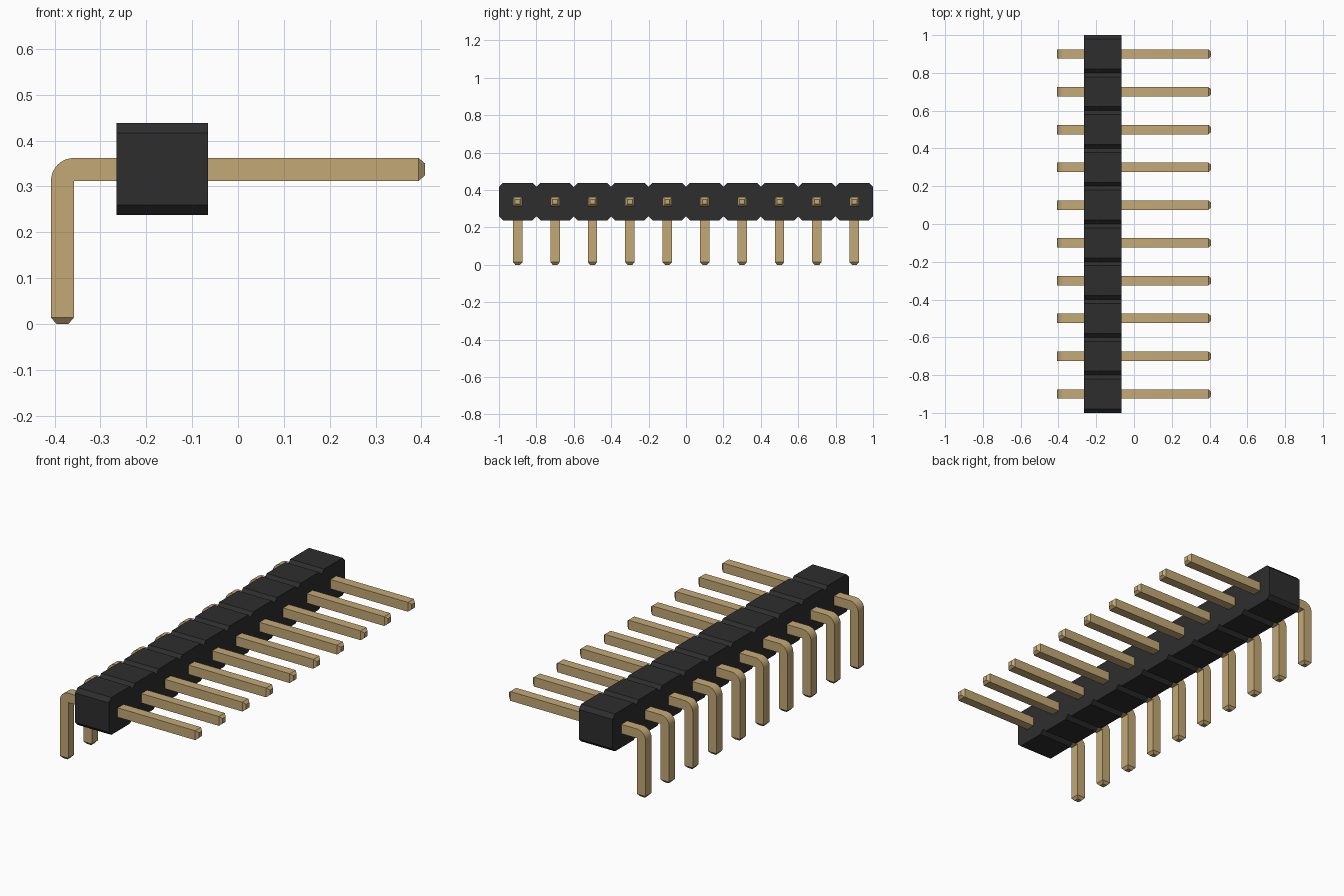
import bpy, bmesh, math
from mathutils import Vector

cube = bpy.data.objects.get("Cube")
if cube:
    bpy.data.objects.remove(cube, do_unlink=True)

PINS, PITCH = 10, 0.2
X0, X1 = -0.265, -0.065        # housing depth
Z0, Z1 = 0.238, 0.438          # housing height
CHAMFER = 0.021
HALF, TIP, TAPER = 0.025, 0.013, 0.014   # pin half width, tip half width, taper length
PIN_X, PIN_Z, END_X = -0.383, 0.337, 0.408


def material(name, rgb):
    mat = bpy.data.materials.new(name)
    mat.use_nodes = True
    mat.diffuse_color = (*rgb, 1)
    mat.node_tree.nodes["Principled BSDF"].inputs["Base Color"].default_value = (*rgb, 1)
    return mat


def finish(bm, name, mat):
    bmesh.ops.recalc_face_normals(bm, faces=bm.faces)
    mesh = bpy.data.meshes.new(name)
    bm.to_mesh(mesh)
    bm.free()
    mesh.materials.append(mat)
    obj = bpy.data.objects.new(name, mesh)
    bpy.context.collection.objects.link(obj)
    return obj


black = material("black plastic", (0.027, 0.027, 0.027))
gold = material("gold metal", (0.55, 0.395, 0.18))

# Housing: one notched outline in the y-z plane, extruded along x
bottom, top = [], []
for i in range(PINS):
    a = (i - PINS / 2) * PITCH
    b = a + PITCH
    for row, z, inward in ((bottom, Z0, 1), (top, Z1, -1)):
        row += [(a, z + inward * CHAMFER), (a + CHAMFER, z), (b - CHAMFER, z)]
        if i == PINS - 1:
            row.append((b, z + inward * CHAMFER))
bm = bmesh.new()
outline = bm.faces.new([bm.verts.new((X0, y, z)) for y, z in bottom + top[::-1]])
side = bmesh.ops.extrude_face_region(bm, geom=[outline], use_keep_orig=True)
bmesh.ops.translate(bm, vec=(X1 - X0, 0, 0),
                    verts=[g for g in side["geom"] if isinstance(g, bmesh.types.BMVert)])
finish(bm, "housing", black)


# Bent pin: square sections swept from the foot, round the bend, to the mating tip
def pin_sections():
    """Yield (outer xz, inner xz, half width) along the pin."""
    for z, h in ((0, TIP), (TAPER, HALF)):
        yield (PIN_X - h, z), (PIN_X + h, z), h
    corner = (PIN_X + HALF, PIN_Z - HALF)
    for k in range(9):
        t = math.radians(180 - 90 * k / 8)
        yield (corner[0] + 2 * HALF * math.cos(t), corner[1] + 2 * HALF * math.sin(t)), corner, HALF
    for x, h in ((END_X - TAPER, HALF), (END_X, TIP)):
        yield (x, PIN_Z + h), (x, PIN_Z - h), h


bm = bmesh.new()
rings = []
for (ox, oz), (ix, iz), h in pin_sections():
    rings.append([bm.verts.new(Vector(p)) for p in
                  ((ox, -h, oz), (ox, h, oz), (ix, h, iz), (ix, -h, iz))])
for r, s in zip(rings, rings[1:]):
    for j in range(4):
        k = (j + 1) % 4
        bm.faces.new((r[j], r[k], s[k], s[j]))
bm.faces.new(rings[0])
bm.faces.new(rings[-1])
bmesh.ops.remove_doubles(bm, verts=bm.verts, dist=1e-5)
first = finish(bm, "pin_1", gold)

# Smooth only the rounded bend
bpy.ops.object.select_all(action="DESELECT")
first.select_set(True)
bpy.context.view_layer.objects.active = first
bpy.ops.object.shade_smooth_by_angle(angle=math.radians(30))

# Repeat the pin along the row
for i in range(PINS):
    pin = first if i == 0 else first.copy()
    pin.name = f"pin_{i + 1}"
    pin.location.y = (i - (PINS - 1) / 2) * PITCH
    if i:
        bpy.context.collection.objects.link(pin)
